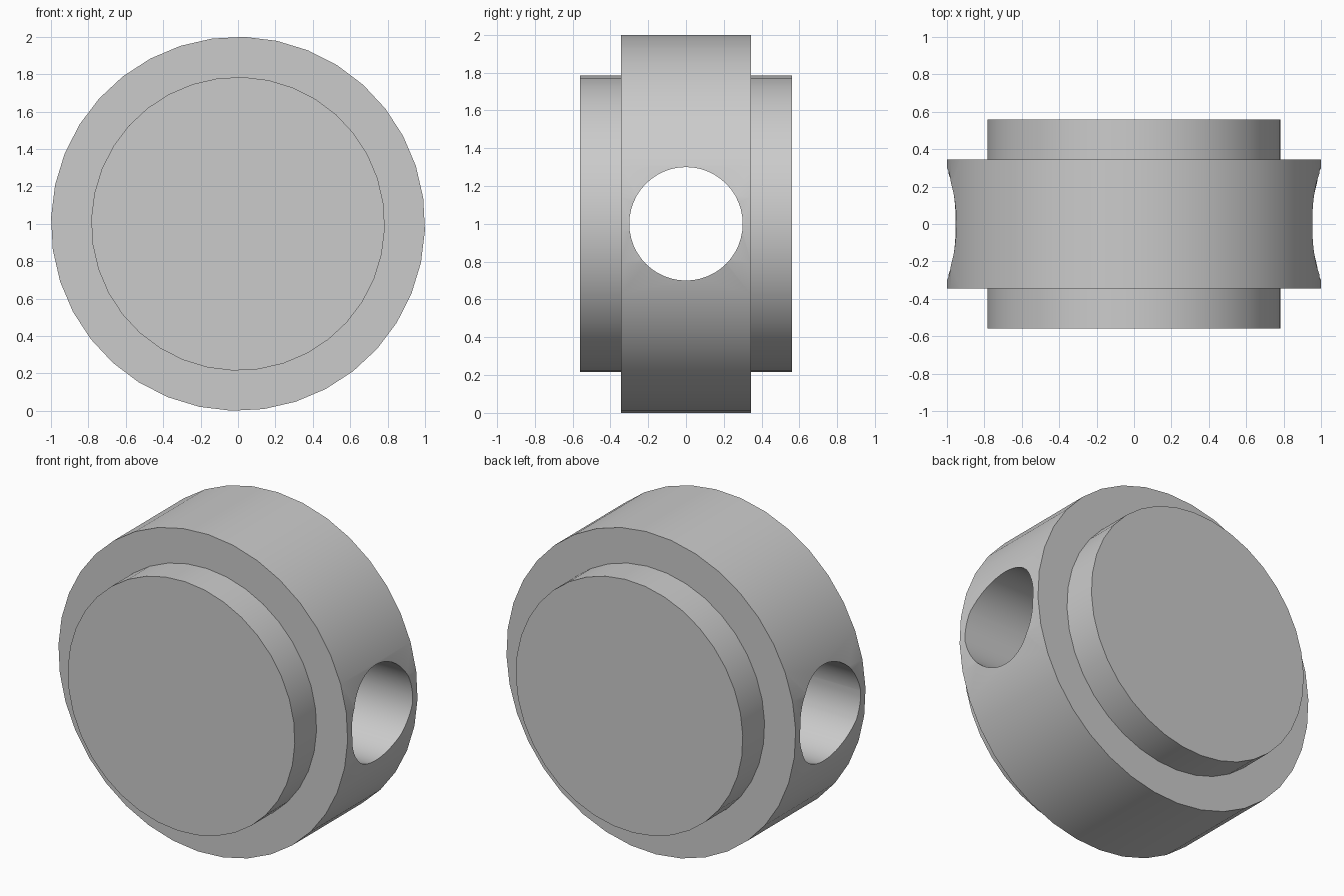
import bpy
import bmesh
from math import cos, sin, radians, tau

if "Cube" in bpy.data.objects:
    bpy.data.objects.remove(bpy.data.objects["Cube"])

grey = bpy.data.materials.new("plain grey")
grey.use_nodes = True
colour = (0.6, 0.6, 0.6, 1)
grey.diffuse_color = colour
grey.node_tree.nodes["Principled BSDF"].inputs["Base Color"].default_value = colour


def lathe(name, profile, sides, axis, start=0):
    """Closed solid of revolution through (radius, offset) points, centred at z = 1."""
    bm = bmesh.new()
    rings = []
    for radius, offset in profile:
        ring = []
        for i in range(sides):
            a = start + tau * i / sides
            u, v = radius * cos(a), radius * sin(a)
            ring.append(bm.verts.new((u, offset, 1 + v) if axis == "Y" else (offset, u, 1 + v)))
        rings.append(ring)
    for lower, upper in zip(rings, rings[1:]):
        for i in range(sides):
            j = (i + 1) % sides
            bm.faces.new((lower[i], lower[j], upper[j], upper[i]))
    bm.faces.new(rings[0])
    bm.faces.new(rings[-1])
    bmesh.ops.recalc_face_normals(bm, faces=bm.faces)
    mesh = bpy.data.meshes.new(name)
    bm.to_mesh(mesh)
    bm.free()
    mesh.materials.append(grey)
    obj = bpy.data.objects.new(name, mesh)
    bpy.context.collection.objects.link(obj)
    return obj


# Wide drum with a round boss stepped out on each side
drum_r, drum_y = 1.0, 0.345
boss_r, boss_y = 0.785, 0.56
half = [(drum_r, drum_y), (boss_r, drum_y), (boss_r, boss_y)]
profile = [(r, -y) for r, y in reversed(half)] + half
drum = lathe("stepped_drum", profile, 36, "Y", radians(8))

# Cross hole bored from side to side
cutter = lathe("cross_hole_cutter", [(0.3, -1.2), (0.3, 1.2)], 48, "X")
bore = drum.modifiers.new("cross hole", "BOOLEAN")
bore.operation = "DIFFERENCE"
bore.solver = "EXACT"
bore.object = cutter

# Bake the bore, remove the cutter and smooth the round walls
bpy.ops.object.select_all(action="DESELECT")
drum.select_set(True)
bpy.context.view_layer.objects.active = drum
bpy.ops.object.modifier_apply(modifier=bore.name)
bpy.data.objects.remove(cutter)
bpy.ops.object.shade_smooth_by_angle(angle=radians(30))
